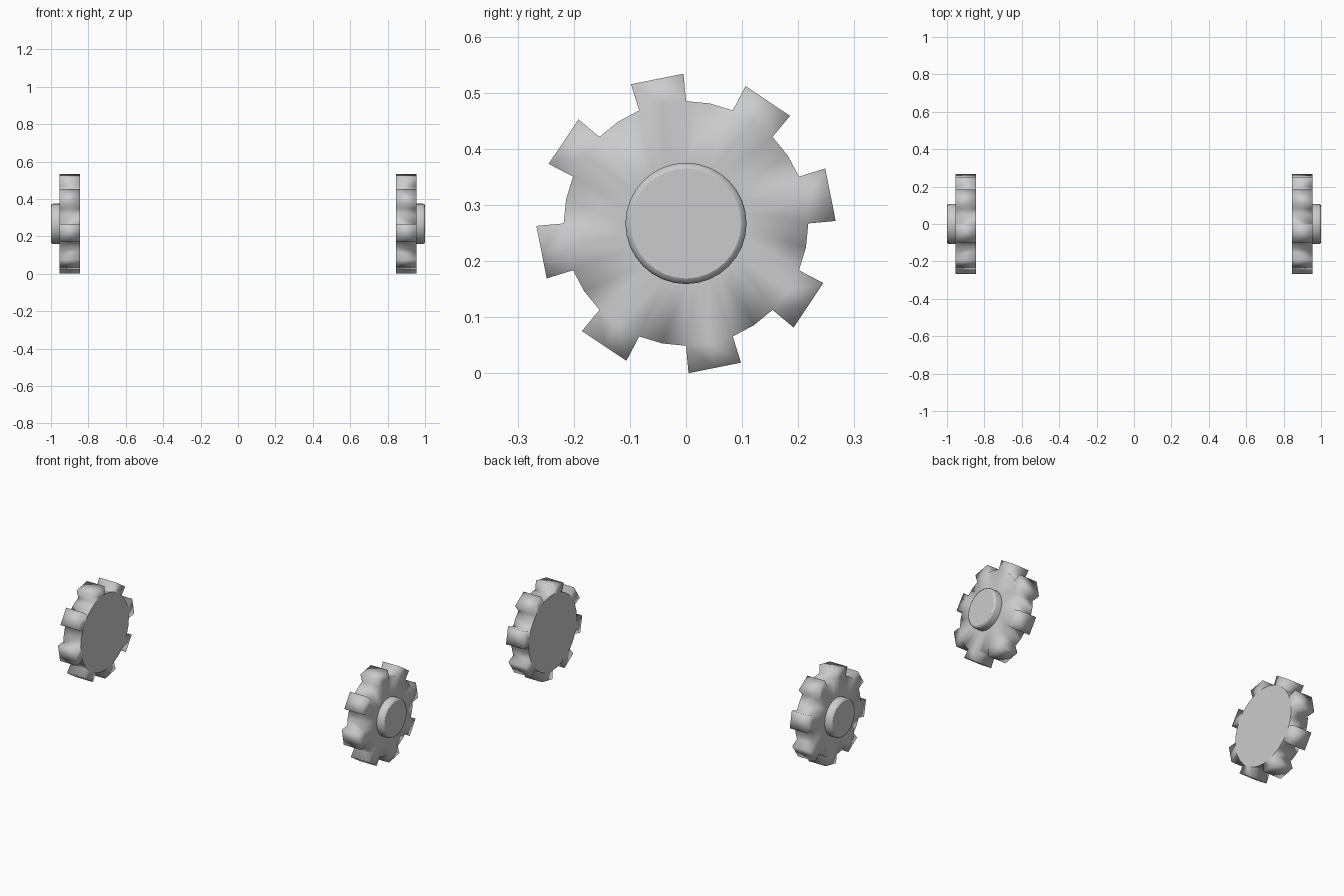
import bpy, bmesh
from math import sin, cos, radians

if "Cube" in bpy.data.objects:
    bpy.data.objects.remove(bpy.data.objects["Cube"])

R_BODY, R_TIP, R_HUB, CZ = 0.218, 0.267, 0.108, 0.267
X_IN, X_OUT, X_HUB = 0.845, 0.955, 1.0
SEG, STEP = 32, 11.25


def ring(bm, r, x, side):
    return [bm.verts.new((side * x, r * cos(radians(i * STEP)),
                          CZ + r * sin(radians(i * STEP)))) for i in range(SEG)]


def bridge(bm, a, b):
    return [bm.faces.new((a[i], a[(i + 1) % SEG], b[(i + 1) % SEG], b[i]))
            for i in range(SEG)]


def wheel(name, side):
    bm = bmesh.new()
    # disc body and raised rounded hub, as stacked rings
    rings = [ring(bm, r, x, side) for r, x in (
        (R_BODY, X_IN), (R_BODY, X_OUT), (R_HUB, X_OUT), (R_HUB, X_HUB - 0.012),
        (R_HUB - 0.003, X_HUB - 0.004), (R_HUB - 0.010, X_HUB))]
    inner_cap = bm.faces.new(rings[0])
    rim = bridge(bm, rings[0], rings[1])
    for a, b in zip(rings[1:], rings[2:]):
        bridge(bm, a, b)
    hub_cap = bm.faces.new(rings[-1])

    # eight teeth, each standing on two rim facets
    for t in range(8):
        i = 4 * t
        mid = radians((i + 1) * STEP)
        bases = [[rg[(i + k) % SEG] for k in range(3)] for rg in rings[:2]]
        tips = []
        for x in (X_IN, X_OUT):
            row = []
            for w in (-0.0477, 0, 0.0477):
                d = 0.2625
                row.append(bm.verts.new((side * x, d * cos(mid) - w * sin(mid),
                                         CZ + d * sin(mid) + w * cos(mid))))
            tips.append(row)
        for k in range(2):
            for b, p in zip(bases, tips):
                bm.faces.new((b[k], b[k + 1], p[k + 1], p[k]))
            bm.faces.new((tips[0][k], tips[0][k + 1], tips[1][k + 1], tips[1][k]))
        for k in (0, 2):
            bm.faces.new((bases[0][k], bases[1][k], tips[1][k], tips[0][k]))
        bmesh.ops.delete(bm, geom=[rim[i], rim[(i + 1) % SEG]], context='FACES_ONLY')

    bmesh.ops.recalc_face_normals(bm, faces=bm.faces[:])
    for f in bm.faces:
        f.smooth = True
    inner_cap.smooth = hub_cap.smooth = False
    # crisp seam where the hub meets the disc
    for v, w in zip(rings[2], rings[2][1:] + rings[2][:1]):
        bm.edges.get((v, w)).smooth = False
    me = bpy.data.meshes.new(name)
    bm.to_mesh(me)
    bm.free()
    bpy.context.collection.objects.link(bpy.data.objects.new(name, me))


wheel("right_cog_wheel", 1)
wheel("left_cog_wheel", -1)
